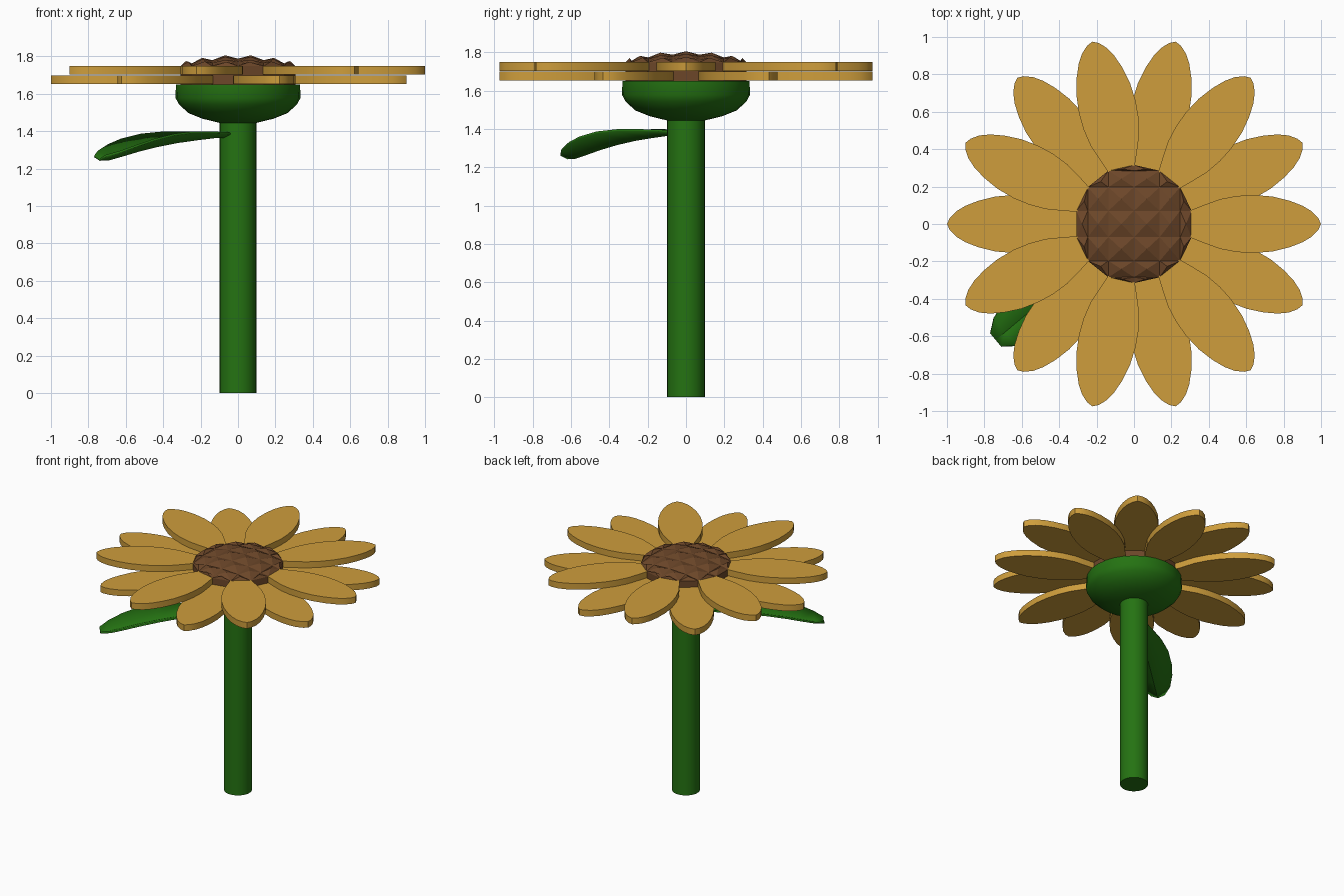
import bpy, bmesh, math
from mathutils import Vector, Matrix

cube = bpy.data.objects.get("Cube")
if cube:
    bpy.data.objects.remove(cube, do_unlink=True)

PETALS = 14
STEP = math.tau / PETALS


def material(name, rgb):
    m = bpy.data.materials.new(name)
    m.use_nodes = True
    m.diffuse_color = (*rgb, 1)
    m.node_tree.nodes["Principled BSDF"].inputs["Base Color"].default_value = (*rgb, 1)
    return m


golden = material("golden_yellow", (0.62, 0.34, 0.045))
brown = material("seed_brown", (0.15, 0.062, 0.022))
green = material("leaf_green", (0.018, 0.17, 0.006))


def finish(name, bm, mat, smooth=None):
    bmesh.ops.recalc_face_normals(bm, faces=bm.faces)
    mesh = bpy.data.meshes.new(name)
    bm.to_mesh(mesh)
    bm.free()
    mesh.materials.append(mat)
    obj = bpy.data.objects.new(name, mesh)
    bpy.context.collection.objects.link(obj)
    if smooth:
        bpy.ops.object.select_all(action='DESELECT')
        obj.select_set(True)
        bpy.context.view_layer.objects.active = obj
        bpy.ops.object.shade_smooth_by_angle(angle=math.radians(smooth))
    return obj


def lathe(name, profile, sides, mat):
    """Closed solid of revolution from (radius, z) points."""
    bm = bmesh.new()
    rings = [[bm.verts.new((r * math.cos(math.tau * i / sides),
                            r * math.sin(math.tau * i / sides), z))
              for i in range(sides)] for r, z in profile]
    for a, b in zip(rings, rings[1:]):
        for i in range(sides):
            j = (i + 1) % sides
            bm.faces.new((a[i], a[j], b[j], b[i]))
    bm.faces.new(rings[0])
    bm.faces.new(rings[-1])
    return finish(name, bm, mat, 40)


# Stem and the green cup under the flower head
lathe("stem", [(0.098, 0), (0.098, 1.46)], 32, green)
lathe("cup", [(0.1, 1.445), (0.19, 1.467), (0.265, 1.497), (0.315, 1.543),
              (0.334, 1.578), (0.332, 1.65)], 28, green)

# Petals: one outline, extruded, alternating between two layers
HALF = [(0.29, 0.068), (0.37, 0.1), (0.46, 0.133), (0.55, 0.15), (0.64, 0.155),
        (0.74, 0.147), (0.83, 0.125), (0.9, 0.098), (0.95, 0.068), (0.985, 0.032)]
outline = HALF + [(1.0, 0)] + [(r, -w) for r, w in reversed(HALF)]
for i in range(PETALS):
    bm = bmesh.new()
    base = 1.703 if i % 2 == 0 else 1.652
    face = bm.faces.new([bm.verts.new((r, w, base)) for r, w in outline])
    up = bmesh.ops.extrude_face_region(bm, geom=[face])["geom"]
    bmesh.ops.translate(bm, vec=(0, 0, 0.047),
                        verts=[v for v in up if isinstance(v, bmesh.types.BMVert)])
    bm.transform(Matrix.Rotation(i * STEP, 4, 'Z'))
    layer = "upper" if i % 2 == 0 else "lower"
    finish(f"{layer}_petal_{i // 2 + 1}", bm, golden, 35)

# Seed head: a flat-sided disc whose top is a grid of small pyramids on a dome
R = 0.316
bm = bmesh.new()
rim = [Vector((R * math.cos((i + 0.5) * STEP), R * math.sin((i + 0.5) * STEP), 0))
       for i in range(PETALS)]
bm.faces.new([bm.verts.new(p) for p in rim])
for axis in (0, 1):
    normal = Vector((1 - axis, axis, 0))
    for c in sorted({round(p[axis], 4) for p in rim})[1:-1]:
        bmesh.ops.bisect_plane(bm, geom=bm.verts[:] + bm.edges[:] + bm.faces[:],
                               plane_co=normal * c, plane_no=normal, dist=0.001)
peaks = set(bmesh.ops.poke(bm, faces=bm.faces[:])["verts"])
for v in bm.verts:
    dome = 1.748 + 0.042 * (1 - v.co.length_squared / R ** 2)
    v.co.z = dome + (0.018 if v in peaks else 0)
border = [e for e in bm.edges if e.is_boundary]
skirt = bmesh.ops.extrude_edge_only(bm, edges=border)["geom"]
for v in skirt:
    if isinstance(v, bmesh.types.BMVert):
        v.co.z = 1.65
bmesh.ops.holes_fill(bm, edges=[e for e in bm.edges if e.is_boundary], sides=0)
finish("seed_head", bm, brown)

# Leaf: drooping blade with a V-shaped section; (distance, half width, spine height)
SPINE = [(0.0, 0.03, 1.372), (0.15, 0.05, 1.37), (0.28, 0.085, 1.358),
         (0.42, 0.12, 1.343), (0.56, 0.142, 1.322), (0.7, 0.142, 1.295),
         (0.8, 0.128, 1.272), (0.9, 0.095, 1.25), (0.965, 0.045, 1.248)]
bm = bmesh.new()
rows = [[bm.verts.new((s, t * w, z + 0.42 * abs(t) * w)) for t in (-1, 0, 1)]
        for s, w, z in SPINE]
for a, b in zip(rows, rows[1:]):
    for k in (0, 1):
        bm.faces.new((a[k], b[k], b[k + 1], a[k + 1]))
bm.transform(Matrix.Rotation(math.radians(-140), 4, 'Z'))
leaf = finish("leaf", bm, green, 35)
solid = leaf.modifiers.new("thickness", 'SOLIDIFY')
solid.thickness = 0.012
solid.offset = 0
